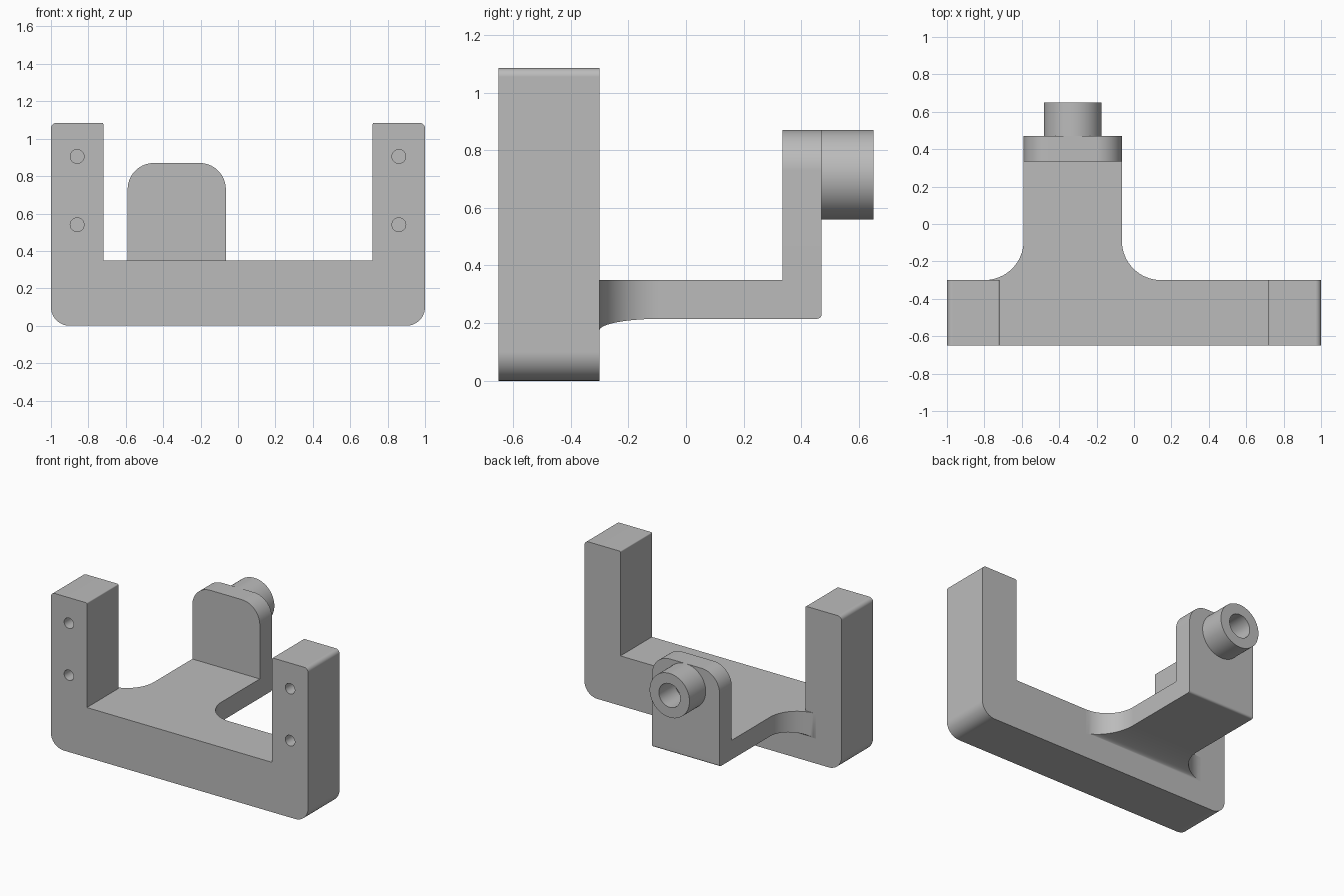
import bpy, bmesh, math
from mathutils import Vector, Matrix

cube = bpy.data.objects.get("Cube")
if cube:
    bpy.data.objects.remove(cube, do_unlink=True)

GREY = (0.5, 0.5, 0.5, 1)
grey = bpy.data.materials.new("plain grey")
grey.use_nodes = True
grey.diffuse_color = GREY
grey.node_tree.nodes["Principled BSDF"].inputs["Base Color"].default_value = GREY


def add_object(name, bm):
    bmesh.ops.recalc_face_normals(bm, faces=bm.faces)
    mesh = bpy.data.meshes.new(name)
    bm.to_mesh(mesh)
    bm.free()
    mesh.materials.append(grey)
    obj = bpy.data.objects.new(name, mesh)
    bpy.context.collection.objects.link(obj)
    return obj


def finish(obj):
    """Smooth the rounds, keep hard edges and flat faces crisp."""
    bpy.ops.object.select_all(action='DESELECT')
    obj.select_set(True)
    bpy.context.view_layer.objects.active = obj
    for mod in list(obj.modifiers):
        bpy.ops.object.modifier_apply(modifier=mod.name)
    bpy.ops.object.shade_smooth_by_angle(angle=math.radians(35))
    obj.modifiers.new("flat faces", 'WEIGHTED_NORMAL').keep_sharp = True


def rounded(corners, steps=10):
    """Outline with right-angled corners (x, z, radius) rounded off."""
    pts = []
    for i, (x, z, r) in enumerate(corners):
        p = Vector((x, z))
        if r == 0:
            pts.append(p)
            continue
        a = (Vector(corners[i - 1][:2]) - p).normalized()
        b = (Vector(corners[(i + 1) % len(corners)][:2]) - p).normalized()
        for k in range(steps + 1):
            t = math.pi / 2 * k / steps
            pts.append(p + r * (a * (1 - math.sin(t)) + b * (1 - math.cos(t))))
    return pts


def extrude_outline(pts, y0, y1):
    bm = bmesh.new()
    front = [bm.verts.new((p.x, y0, p.y)) for p in pts]
    back = [bm.verts.new((p.x, y1, p.y)) for p in pts]
    bm.faces.new(front)
    bm.faces.new(back[::-1])
    for i in range(len(pts)):
        j = (i + 1) % len(pts)
        bm.faces.new((front[i], back[i], back[j], front[j]))
    return bm


# U-shaped frame with a softened outer rim
FRONT, BACK, INNER, FLOOR, TOP = -0.65, -0.30, 0.72, 0.35, 1.085
right_half = [(1, 0, 0.1), (1, TOP, 0.03), (INNER, TOP, 0.008), (INNER, FLOOR, 0)]
left_half = [(-x, z, r) for x, z, r in reversed(right_half)]
bm = extrude_outline(rounded(right_half + left_half), FRONT, BACK)
rim = []
for e in bm.edges:
    a, b = e.verts
    mid = (a.co + b.co) / 2
    if abs(a.co.y - b.co.y) < 0.001 and (abs(mid.x) > INNER + 0.01 or mid.z < FLOOR - 0.01):
        rim.append(e)
bmesh.ops.bevel(bm, geom=rim, offset=0.008, segments=3, profile=0.5, affect='EDGES')
frame = add_object("frame", bm)

# Blind screw holes in the front of both uprights
bm = bmesh.new()
for x in (-0.86, 0.86):
    for z in (0.54, 0.905):
        bmesh.ops.create_cone(
            bm, cap_ends=True, segments=32, radius1=0.037, radius2=0.037, depth=0.4,
            matrix=Matrix.Translation((x, FRONT, z)) @ Matrix.Rotation(math.pi / 2, 4, 'X'))
cutter = add_object("screw_hole_cutter", bm)
cutter.hide_render = True
cut = frame.modifiers.new("screw holes", 'BOOLEAN')
cut.operation, cut.solver, cut.object = 'DIFFERENCE', 'EXACT', cutter
finish(frame)
bpy.data.objects.remove(cutter, do_unlink=True)

# Arm: cross-sections flaring into the frame, rounded at the rear lower edge
LEFT, RIGHT, UNDER, REAR = -0.59, -0.065, 0.215, 0.47
FLARE, DROP, ROUND = 0.21, 0.04, 0.015
sections = []
for k in range(17):
    t = math.pi / 2 * k / 16
    sections.append((BACK + FLARE * (1 - math.cos(t)), FLARE * (1 - math.sin(t)),
                     UNDER - DROP * (1 - math.sin(t))))
for k in range(6):
    t = math.pi / 2 * k / 5
    sections.append((REAR - ROUND * (1 - math.sin(t)), 0, UNDER + ROUND * (1 - math.cos(t))))
bm = bmesh.new()
rows = [[bm.verts.new(c) for c in ((LEFT - w, y, FLOOR), (LEFT - w, y, low),
                                   (RIGHT + w, y, low), (RIGHT + w, y, FLOOR))]
        for y, w, low in sections]
for r0, r1 in zip(rows, rows[1:]):
    for i in range(4):
        j = (i + 1) % 4
        bm.faces.new((r0[i], r0[j], r1[j], r1[i]))
bm.faces.new(rows[0])
bm.faces.new(rows[-1])
finish(add_object("arm", bm))

# Upright plate with a rounded top
PLATE_TOP = 0.87
plate = rounded([(LEFT, FLOOR, 0), (RIGHT, FLOOR, 0),
                 (RIGHT, PLATE_TOP, 0.14), (LEFT, PLATE_TOP, 0.14)], 14)
finish(add_object("upright_plate", extrude_outline(plate, 0.335, REAR)))

# Hollow boss on the back of the plate
OUTER, BORE, END = 0.155, 0.083, 0.65
centre = Vector(((LEFT + RIGHT) / 2, 0, PLATE_TOP - OUTER))
bm = bmesh.new()
rings = []
for radius, y in ((OUTER, REAR), (OUTER, END), (BORE, END), (BORE, REAR + 0.002)):
    rings.append([bm.verts.new(centre + Vector((radius * math.cos(math.tau * k / 64), y,
                                                radius * math.sin(math.tau * k / 64))))
                  for k in range(64)])
for a, b in zip(rings, rings[1:]):
    for k in range(64):
        j = (k + 1) % 64
        bm.faces.new((a[k], a[j], b[j], b[k]))
bm.faces.new(rings[0])
bm.faces.new(rings[-1])
finish(add_object("boss", bm))
